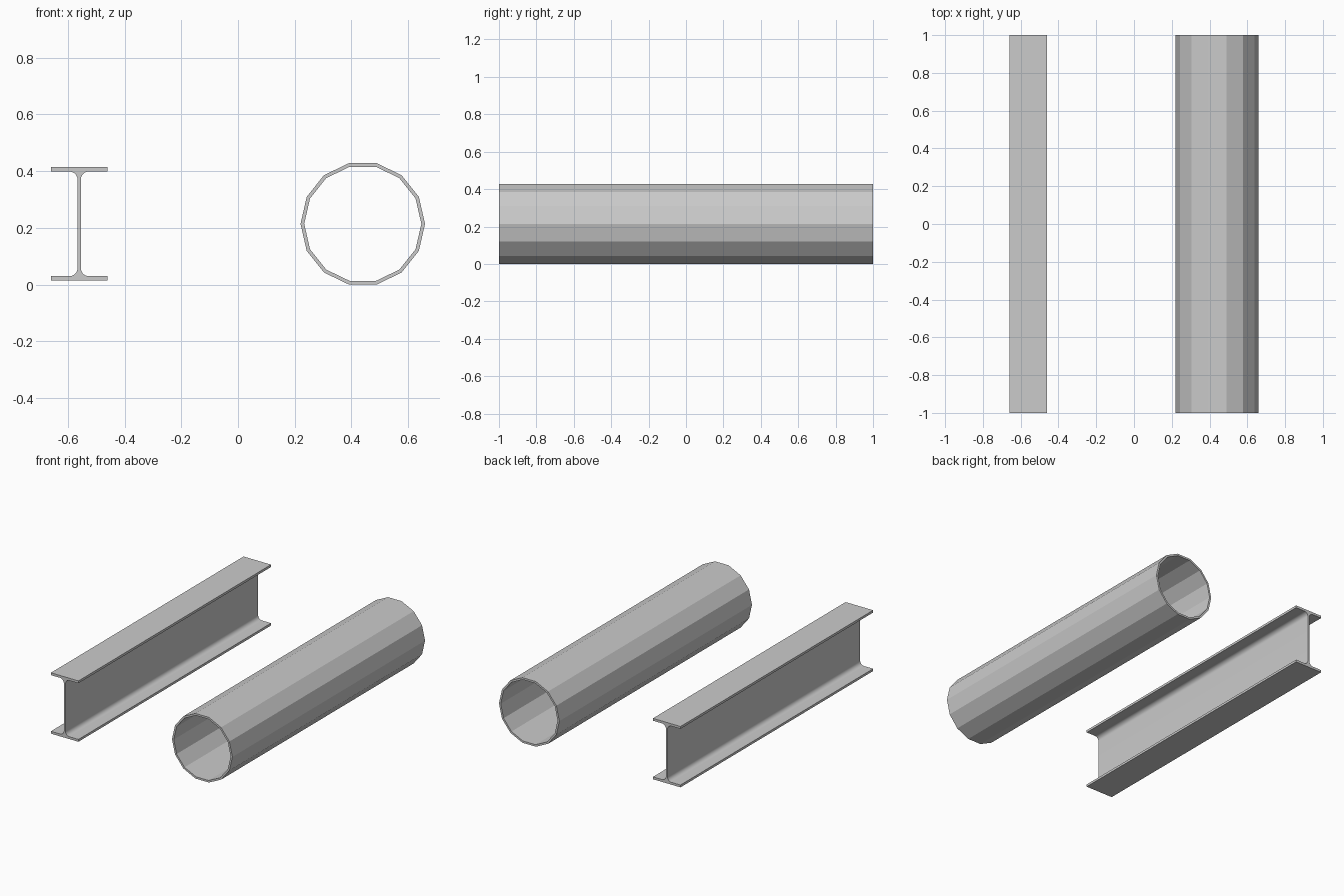
import bpy, bmesh
from math import cos, sin, pi, radians

if "Cube" in bpy.data.objects:
    bpy.data.objects.remove(bpy.data.objects["Cube"])

LENGTH = 2.0
MID_Z = 0.214


def extrude_profile(name, faces, cx):
    """Fill x/z outlines at y = -1 and extrude them along y."""
    bm = bmesh.new()
    cache = {}

    def vert(p):
        key = (round(p[0], 5), round(p[1], 5))
        if key not in cache:
            cache[key] = bm.verts.new((key[0], -LENGTH / 2, key[1]))
        return cache[key]

    caps = [bm.faces.new([vert(p) for p in f]) for f in faces]
    ret = bmesh.ops.extrude_face_region(bm, geom=caps, use_keep_orig=True)
    moved = [g for g in ret["geom"] if isinstance(g, bmesh.types.BMVert)]
    bmesh.ops.translate(bm, verts=moved, vec=(0, LENGTH, 0))
    bmesh.ops.recalc_face_normals(bm, faces=bm.faces[:])
    me = bpy.data.meshes.new(name)
    bm.to_mesh(me)
    bm.free()
    ob = bpy.data.objects.new(name, me)
    ob.location = (cx, 0, MID_Z)
    bpy.context.collection.objects.link(ob)
    return ob


# I-beam: one quarter outline, mirrored into the full section
W, H, FLANGE, WEB, R, SEG = 0.10, 0.20, 0.0155, 0.006, 0.028, 6
quarter = [(W, H), (W, H - FLANGE)]
for i in range(SEG + 1):
    a = pi / 2 * (1 + i / SEG)
    quarter.append((WEB + R + R * cos(a), H - FLANGE - R + R * sin(a)))
right = quarter + [(x, -z) for x, z in reversed(quarter)]
outline = right + [(-x, -z) for x, z in right]
beam = extrude_profile("i_beam", [outline], -0.56)
bpy.context.view_layer.objects.active = beam
beam.select_set(True)
bpy.ops.object.shade_smooth_by_angle(angle=radians(30))

# Pipe: 14-sided hollow tube, flat shaded
SIDES, R_OUT, R_IN = 14, 0.2195, 0.2065


def ring(r, i):
    a = 2 * pi * (i % SIDES) / SIDES
    return (r * cos(a), r * sin(a))


wall = [[ring(R_OUT, i), ring(R_OUT, i + 1), ring(R_IN, i + 1), ring(R_IN, i)]
        for i in range(SIDES)]
extrude_profile("pipe", wall, 0.44)
